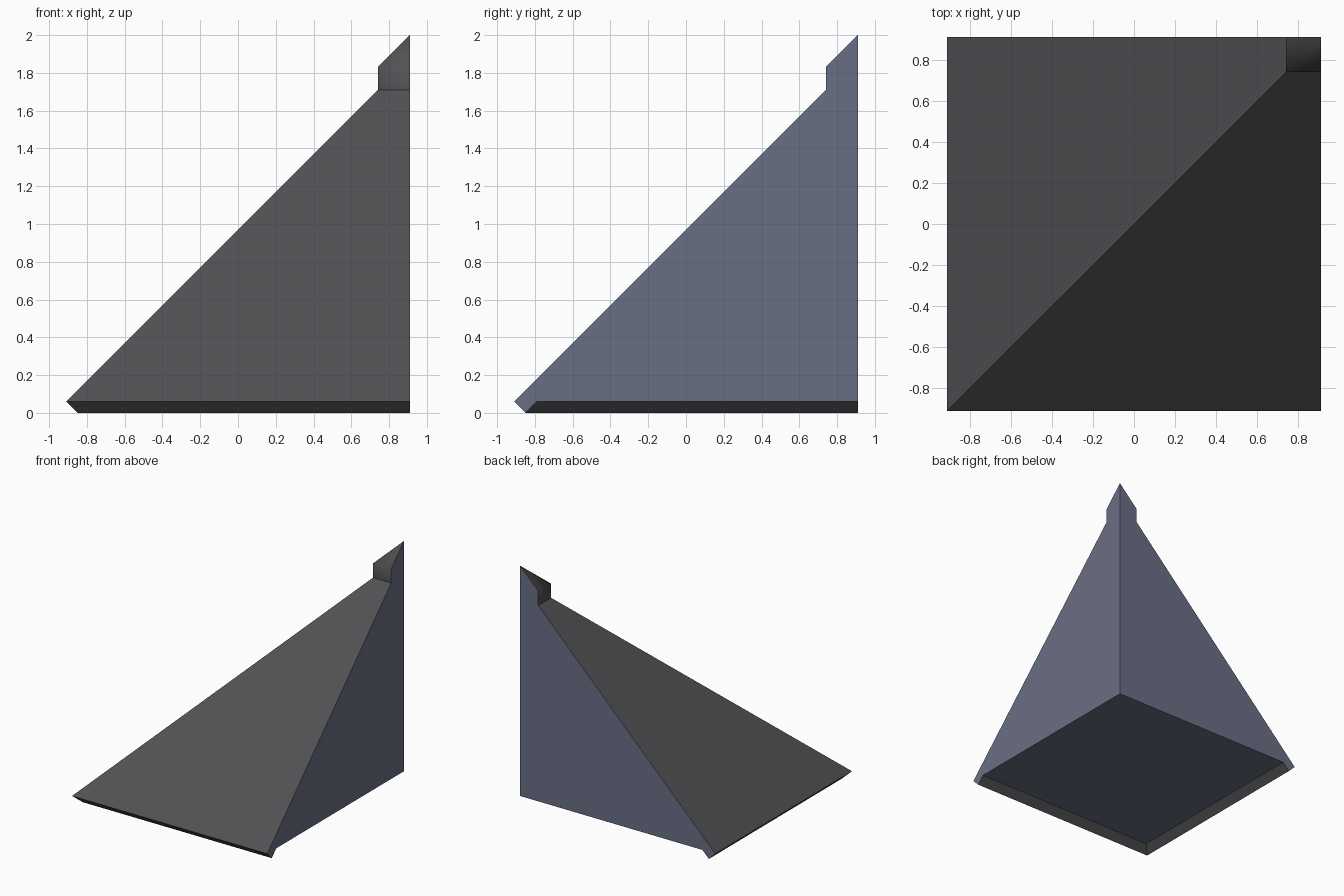
import bpy
import bmesh

if "Cube" in bpy.data.objects:
    bpy.data.objects.remove(bpy.data.objects["Cube"])

HI = 0.91
# Half-profile as (offset, height): inner eave, drip edge, eave tip, slope top, cap step, apex
PROFILE = [(-0.79, 0.06), (-0.85, 0.0), (-HI, 0.06), (0.74, 1.71), (0.74, 1.83), (HI, 2.0)]


def material(name, rgb):
    mat = bpy.data.materials.new(name)
    mat.diffuse_color = (*rgb, 1)
    mat.use_nodes = True
    mat.node_tree.nodes["Principled BSDF"].inputs["Base Color"].default_value = mat.diffuse_color
    return mat


def make(name, faces, mat, smooth=False):
    bm = bmesh.new()
    for pts in faces:
        bm.faces.new([bm.verts.new(p) for p in pts])
    bmesh.ops.remove_doubles(bm, verts=bm.verts[:], dist=1e-4)
    for f in bm.faces:
        f.smooth = smooth
    me = bpy.data.meshes.new(name)
    bm.to_mesh(me)
    bm.free()
    me.materials.append(mat)
    bpy.context.collection.objects.link(bpy.data.objects.new(name, me))


def swap(pts):
    # Mirror a face across the x = y diagonal, keeping it facing outward
    return [(y, x, z) for x, y, z in reversed(pts)]


def hip_faces(profile):
    # Front and left faces between neighbouring profile points, mitred on the diagonal
    faces = []
    for (a, za), (b, zb) in zip(profile, profile[1:]):
        quad = [(a, a, za), (HI, a, za), (HI, b, zb), (b, b, zb)]
        if b == HI:
            quad = [quad[0], quad[1], quad[3]]
        faces += [quad, swap(quad)]
    return faces


slate = material("dark_grey_roof", (0.084, 0.082, 0.089))
blue = material("blue_grey_wall", (0.141, 0.156, 0.231))

# Roof slopes with the folded eave, and the softly shaded peak cap
make("roof_slopes", hip_faces(PROFILE[:4]), slate)
make("peak_cap", hip_faces(PROFILE[3:]), slate, smooth=True)

# Flat back and right cut walls
back = [(o, HI, z) for o, z in PROFILE + [(HI, 0.06)]]
make("cut_walls", [back, swap(back)], blue)

# Underside, recessed above the drip edge
lo = PROFILE[0][0]
make("underside", [[(lo, lo, 0.06), (lo, HI, 0.06), (HI, HI, 0.06), (HI, lo, 0.06)]], blue)
